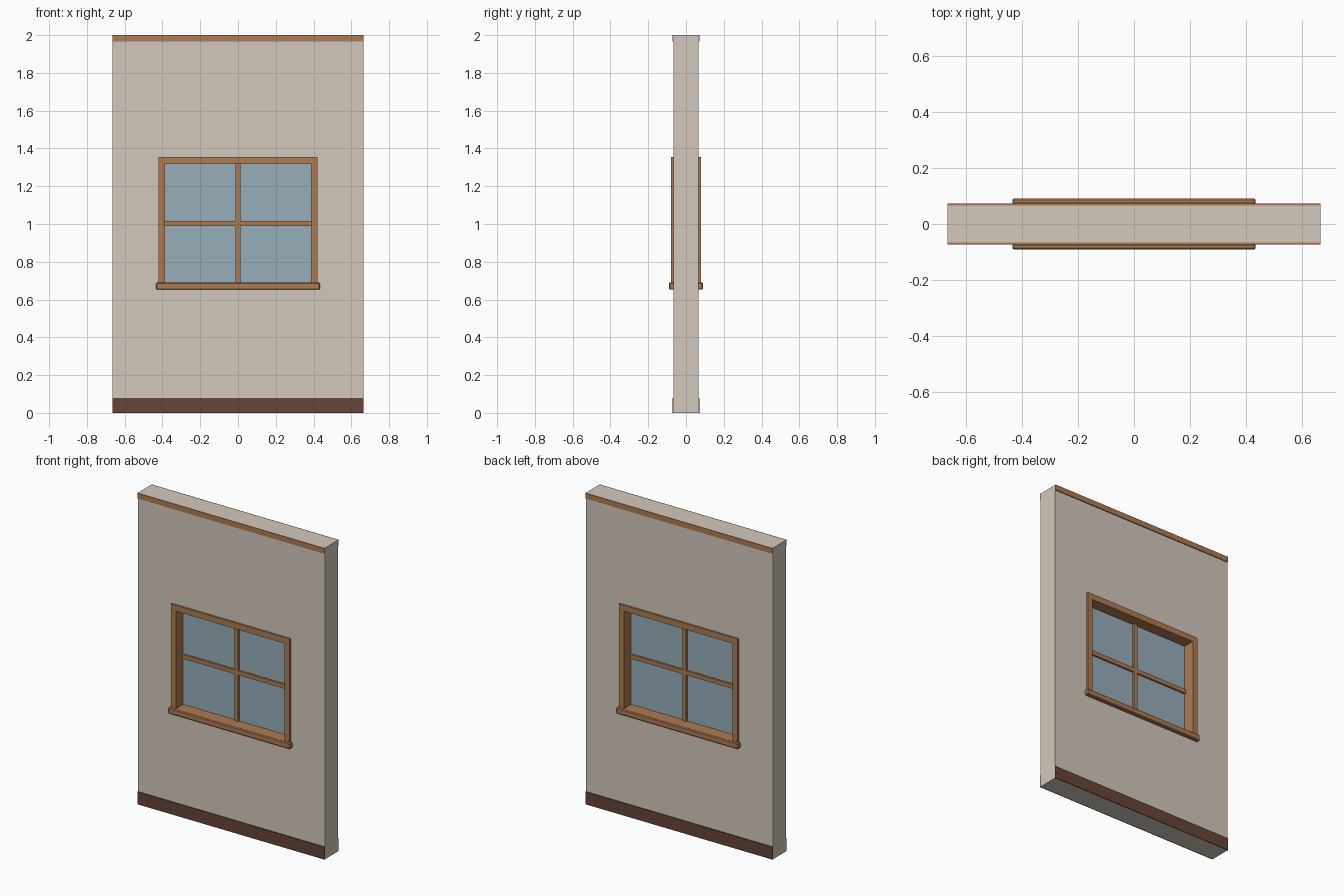
import bpy

if "Cube" in bpy.data.objects:
    bpy.data.objects.remove(bpy.data.objects["Cube"])


def material(name, rgb):
    m = bpy.data.materials.new(name)
    m.diffuse_color = (*rgb, 1)
    m.use_nodes = True
    m.node_tree.nodes["Principled BSDF"].inputs["Base Color"].default_value = m.diffuse_color
    return m


plaster = material("plaster", (0.65, 0.58, 0.51))
wood = material("wood", (0.43, 0.20, 0.085))
dark_wood = material("dark_wood", (0.13, 0.06, 0.042))
pane = material("pane", (0.31, 0.42, 0.49))


def box(name, x, y, z, mat=None, bevel=0):
    """Box from (min, max) ranges along each axis."""
    centre = [(a + b) / 2 for a, b in (x, y, z)]
    bpy.ops.mesh.primitive_cube_add(size=1, location=centre)
    ob = bpy.context.object
    ob.name = name
    ob.scale = [b - a for a, b in (x, y, z)]
    bpy.ops.object.transform_apply(location=False, rotation=False, scale=True)
    if mat:
        ob.data.materials.append(mat)
    if bevel:
        mod = ob.modifiers.new("bevel", 'BEVEL')
        mod.width = bevel
        mod.segments = 1
    return ob


W, D = 0.665, 0.0667           # wall half width and half depth
OX, Z0, Z1 = 0.387, 0.69, 1.317  # window opening
FX, FZ, FY = 0.422, 1.355, 0.079  # outer size of the frame

# Wall with window hole; the cut edge is buried inside the frame
wall = box("wall", (-W, W), (-D, D), (0, 2), plaster)
cutter = box("window_cutter", (-0.405, 0.405), (-1, 1), (0.67, 1.335))
cutter.hide_render = True
cut = wall.modifiers.new("window_hole", 'BOOLEAN')
cut.operation = 'DIFFERENCE'
cut.solver = 'EXACT'
cut.object = cutter
bpy.context.view_layer.objects.active = wall
bpy.ops.object.modifier_apply(modifier=cut.name)
bpy.data.objects.remove(cutter)

# Baseboard and top trim on both faces
for side, s in (("front", -1), ("back", 1)):
    y = sorted((s * D, s * 0.0727))
    box(f"baseboard_{side}", (-W, W), y, (0, 0.08), dark_wood)
    box(f"top_trim_{side}", (-W, W), y, (1.965, 2), wood)

# Window frame running through the wall
for side, s in (("left", -1), ("right", 1)):
    box(f"jamb_{side}", sorted((s * OX, s * FX)), (-FY, FY), (Z0, Z1), wood)
box("frame_head", (-FX, FX), (-FY, FY), (Z1, FZ), wood)
box("sill", (-0.433, 0.433), (-0.091, 0.091), (0.652, Z0), wood, bevel=0.005)

# Glass and glazing bars
box("glass", (-OX, OX), (-0.004, 0.004), (Z0, Z1), pane)
box("vertical_bar", (-0.0133, 0.0133), (-0.0167, 0.0167), (Z0, Z1), wood)
box("horizontal_bar", (-OX, OX), (-0.0165, 0.0165), (0.99, 1.017), wood)
